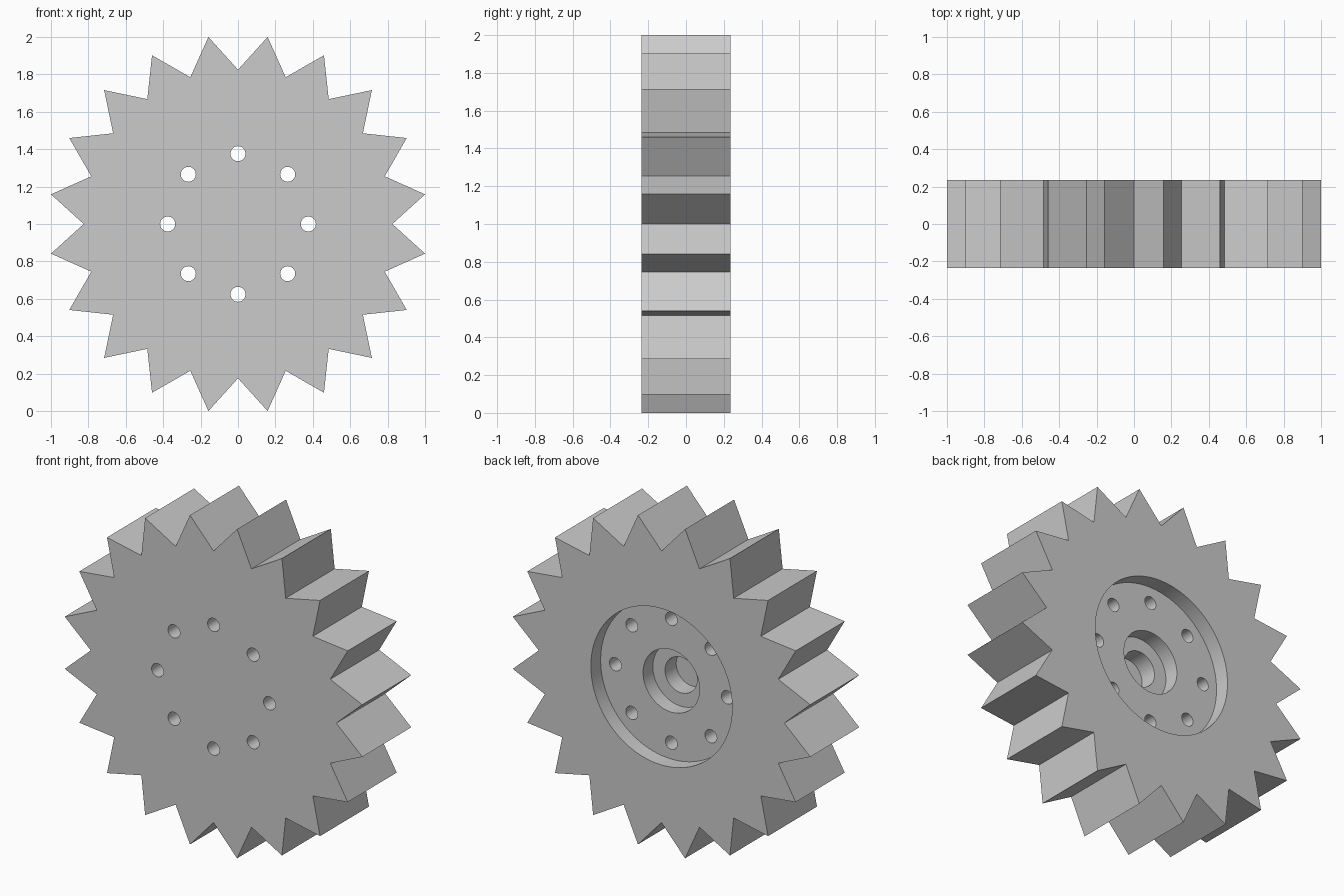
import bpy, bmesh, math

if "Cube" in bpy.data.objects:
    bpy.data.objects.remove(bpy.data.objects["Cube"], do_unlink=True)

TEETH = 20
HALF = 0.235                            # half the gear thickness
TIP = 1 / math.cos(math.pi / TEETH)     # tooth tip radius
ROOT = 0.825                            # tooth valley radius

steel = bpy.data.materials.new("light_grey_steel")
steel.use_nodes = True
steel.diffuse_color = (0.6, 0.6, 0.6, 1)
steel.node_tree.nodes["Principled BSDF"].inputs["Base Color"].default_value = (0.6, 0.6, 0.6, 1)


def ring(radii, y, cx=0.0, cz=1.0):
    """Points round the y axis, one per radius."""
    n = len(radii)
    return [(cx + r * math.sin(math.tau * i / n), y, cz + r * math.cos(math.tau * i / n))
            for i, r in enumerate(radii)]


def loft(bm, rings):
    """Closed solid through successive rings."""
    loops = [[bm.verts.new(p) for p in pts] for pts in rings]
    n = len(loops[0])
    for a, b in zip(loops, loops[1:]):
        for i in range(n):
            bm.faces.new((a[i], a[(i + 1) % n], b[(i + 1) % n], b[i]))
    bm.faces.new(loops[0])
    bm.faces.new(loops[-1])


def finish(bm, name):
    bmesh.ops.recalc_face_normals(bm, faces=bm.faces[:])
    mesh = bpy.data.meshes.new(name)
    bm.to_mesh(mesh)
    bm.free()
    mesh.materials.append(steel)
    obj = bpy.data.objects.new(name, mesh)
    bpy.context.collection.objects.link(obj)
    return obj


# Toothed wheel: valleys and tips alternate
bm = bmesh.new()
outline = [ROOT, TIP] * TEETH
loft(bm, [ring(outline, -HALF), ring(outline, HALF)])
gear = finish(bm, "gear_wheel")

# Stepped blind pocket in the back: recess, counterbore, bore
bm = bmesh.new()
steps = [(0.475, 0.3), (0.475, 0.141), (0.19, 0.141),
         (0.19, 0.047), (0.108, 0.047), (0.108, -0.06)]
loft(bm, [ring([r] * 96, y) for r, y in steps])
pocket = finish(bm, "pocket_cutter")

# Circle of eight bolt holes
bm = bmesh.new()
for cx, _, cz in ring([0.376] * 8, 0):
    loft(bm, [ring([0.04] * 32, y, cx, cz) for y in (-0.4, 0.4)])
holes = finish(bm, "bolt_hole_cutter")

# Cut, then drop the cutters
bpy.context.view_layer.objects.active = gear
for cutter in (pocket, holes):
    cutter.hide_render = True
    mod = gear.modifiers.new(cutter.name, "BOOLEAN")
    mod.operation = "DIFFERENCE"
    mod.solver = "EXACT"
    mod.object = cutter
    bpy.ops.object.modifier_apply(modifier=mod.name)
    bpy.data.objects.remove(cutter, do_unlink=True)

# Round walls smooth, teeth crisp
bpy.ops.object.select_all(action="DESELECT")
gear.select_set(True)
bpy.ops.object.shade_smooth_by_angle(angle=math.radians(30))
